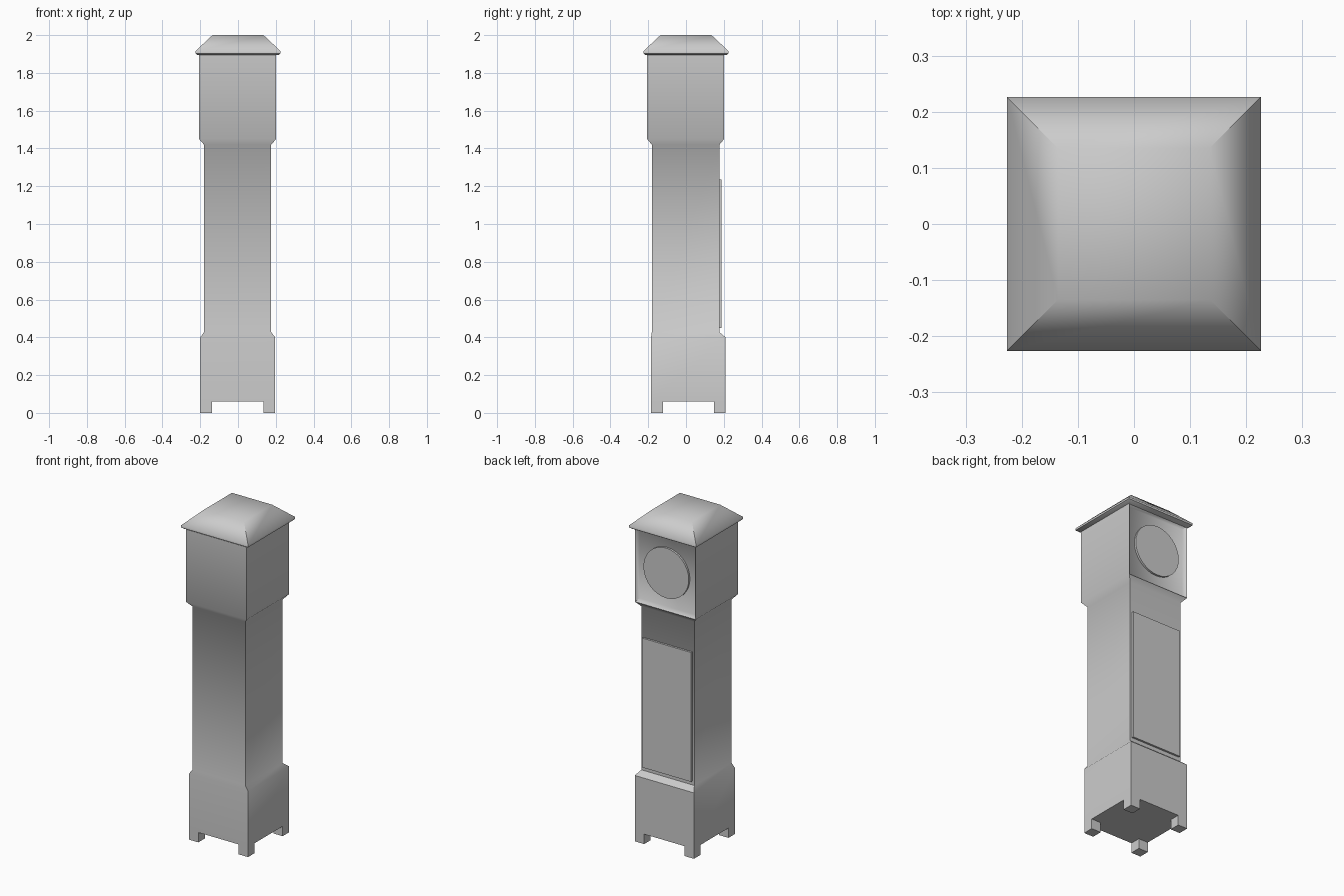
import bpy, bmesh, math
from mathutils import Matrix

if "Cube" in bpy.data.objects:
    bpy.data.objects.remove(bpy.data.objects["Cube"])


def finish(name, bm, angle=50):
    bmesh.ops.recalc_face_normals(bm, faces=bm.faces[:])
    me = bpy.data.meshes.new(name)
    bm.to_mesh(me)
    bm.free()
    ob = bpy.data.objects.new(name, me)
    bpy.context.collection.objects.link(ob)
    bpy.ops.object.select_all(action='DESELECT')
    ob.select_set(True)
    bpy.context.view_layer.objects.active = ob
    bpy.ops.object.shade_smooth_by_angle(angle=math.radians(angle))
    return ob


def loft(bm, rings, cap_bottom=True):
    """Stack of rectangular rings (x0, x1, y0, y1, z), capped."""
    loops = [[bm.verts.new(p) for p in
              ((a, c, z), (b, c, z), (b, d, z), (a, d, z))]
             for a, b, c, d, z in rings]
    for lo, hi in zip(loops, loops[1:]):
        for i in range(4):
            j = (i + 1) % 4
            bm.faces.new((lo[i], lo[j], hi[j], hi[i]))
    if cap_bottom:
        bm.faces.new(loops[0][::-1])
    bm.faces.new(loops[-1])


# Case: plinth, waist and hood in one lofted body
bm = bmesh.new()
base = (-0.20, 0.197, -0.185, 0.21)
waist = (-0.18, 0.176, -0.181, 0.177)
hood = (-0.206, 0.202, -0.206, 0.202)
loft(bm, [base + (0.06,), base + (0.40,), waist + (0.427,), waist + (1.42,),
          hood + (1.45,), hood + (1.90,)])
bmesh.ops.recalc_face_normals(bm, faces=bm.faces[:])

# Recessed dial opening in the hood
dial_face = [f for f in bm.faces
             if f.normal.y > 0.9 and f.calc_center_median().z > 1.6]
bmesh.ops.inset_region(bm, faces=dial_face, thickness=0.026)
for f in dial_face:
    bmesh.ops.translate(bm, verts=f.verts[:], vec=(0, -0.02, 0))
finish("clock_case", bm)

# Four square feet
foot = 0.063
bm = bmesh.new()
for x in (base[0], base[1] - foot):
    for y in (base[2], base[3] - foot):
        r = (x, x + foot, y, y + foot)
        loft(bm, [r + (0.0,), r + (0.06,)])
finish("feet", bm)

# Hipped roof with a flat top and moulded eaves
bm = bmesh.new()
loft(bm, [(-s, s, -s, s, z) for s, z in
          ((0.213, 1.894), (0.226, 1.903), (0.226, 1.915), (0.135, 2.0))])
finish("roof", bm)

# Waist door
bm = bmesh.new()
door = (-0.167, 0.163, 0.170, 0.189)
loft(bm, [door + (0.45,), door + (1.235,)])
finish("waist_door", bm)

# Round dial
bm = bmesh.new()
bmesh.ops.create_cone(
    bm, cap_ends=True, segments=32, radius1=0.152, radius2=0.152, depth=0.016,
    matrix=Matrix.Translation((-0.002, 0.186, 1.675))
    @ Matrix.Rotation(math.pi / 2, 4, 'X'))
finish("dial", bm)
